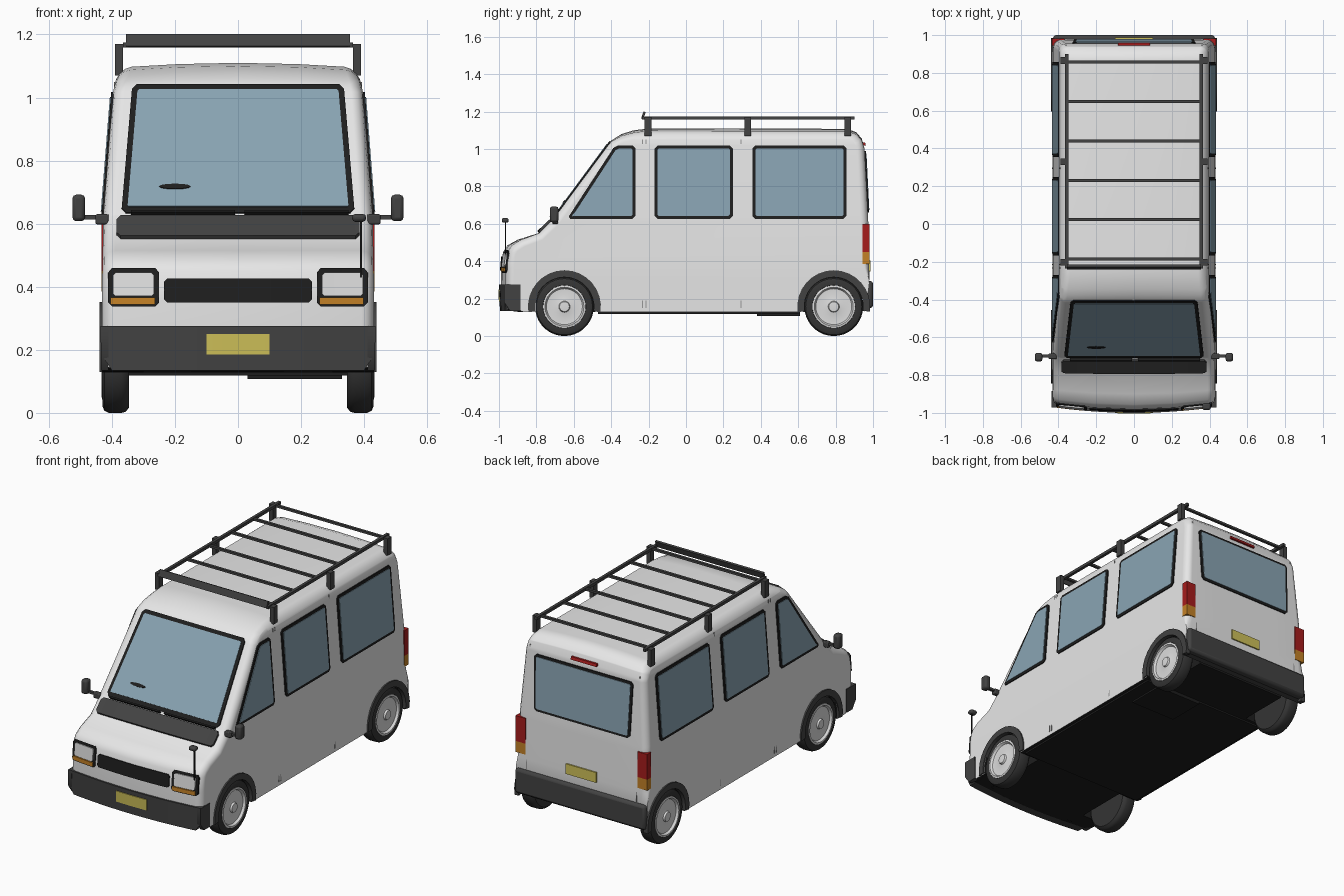
import bpy, bmesh, math
from mathutils import Vector

if "Cube" in bpy.data.objects:
    bpy.data.objects.remove(bpy.data.objects["Cube"])


def material(name, *rgb):
    m = bpy.data.materials.new(name)
    m.use_nodes = True
    colour = (*(rgb if len(rgb) == 3 else rgb * 3), 1)
    m.diffuse_color = colour
    m.node_tree.nodes["Principled BSDF"].inputs["Base Color"].default_value = colour
    return m


WHITE = material("white paint", .8)
GLASS = material("blue glass", .25, .37, .45)
BLACK = material("black rubber", .013)
TRIM = material("dark grey plastic", .055)
TYRE = material("tyre", .035)
HUB = material("light grey", .72)
SEAM = material("seam grey", .3)
YELLOW = material("yellow plate", .62, .53, .1)
AMBER = material("amber lens", .55, .22, .02)
RED = material("red lens", .38, .012, .012)

# Side outline, as (y, z), from the rear bottom over the roof to the front bottom
REAR = [(.96, .15), (.98, .3), (.979, .4), (.975, .6), (.955, 1.0), (.94, 1.055),
        (.91, 1.09), (.86, 1.108)]
FRONT = [(-.2, 1.11), (-.28, 1.1), (-.345, 1.08), (-.4, 1.045), (-.71, .625), (-.79, .55),
         (-.9, .515), (-.955, .485), (-.978, .45), (-.988, .39), (-.99, .27), (-.985, .14)]
WIDTH = [(0, .43), (.36, .432), (.63, .427), (1.02, .396), (1.06, .389), (1.12, .37)]
FRONT_Y = [(z, y) for y, z in reversed(FRONT)]
REAR_Y = [(z, y) for y, z in REAR]
AXLES = {"front": -.65, "rear": .79}
AXLE_Z = .157
SIDES = {"left": 1, "right": -1}


def interp(table, t):
    for (a, p), (b, q) in zip(table, table[1:]):
        if t <= b:
            return p + (q - p) * max(0, (t - a) / (b - a))
    return table[-1][1]


def clamp(t):
    return max(0, min(1, t))


def bend(x, y):
    return .03 * (x / .43) ** 2 * clamp((-.75 - y) / .2)


def arc(y, r, start, end, n):
    return [(y + r * math.cos(math.radians(start + (end - start) * i / n)),
             AXLE_Z + r * math.sin(math.radians(start + (end - start) * i / n)))
            for i in range(n + 1)]


def inset(poly, amounts):
    # Mitred inset of a counterclockwise polygon
    out = []
    for i, p in enumerate(poly):
        p, a, b = Vector(p), Vector(poly[i - 1]), Vector(poly[(i + 1) % len(poly)])
        d, e = (p - a).normalized(), (b - p).normalized()
        n, m = Vector((d.y, -d.x)), Vector((e.y, -e.x))
        out.append(p - (n + m) / max(.3, 1 + n.dot(m)) * amounts[i])
    return out


def chamfer(poly, c):
    out = []
    for i, p in enumerate(poly):
        p = Vector(p)
        for q in (poly[i - 1], poly[(i + 1) % len(poly)]):
            out.append(p + (Vector(q) - p).normalized() * c)
    return out


def rect(u0, u1, v0, v1):
    return [(u0, v0), (u1, v0), (u1, v1), (u0, v1)]


def finish(bm, name, *mats):
    bmesh.ops.recalc_face_normals(bm, faces=bm.faces[:])
    mesh = bpy.data.meshes.new(name)
    bm.to_mesh(mesh)
    bm.free()
    for m in mats:
        mesh.materials.append(m)
    ob = bpy.data.objects.new(name, mesh)
    bpy.context.scene.collection.objects.link(ob)
    ob.select_set(True)
    bpy.context.view_layer.objects.active = ob
    return ob


def slice_at(bm, values, axis):
    for c in values:
        bmesh.ops.bisect_plane(bm, geom=bm.verts[:] + bm.edges[:] + bm.faces[:],
                               plane_co=axis * c, plane_no=axis)


def box(name, lo, hi, mat, bevel=0):
    bm = bmesh.new()
    bmesh.ops.create_cube(bm, size=1)
    for v in bm.verts:
        v.co = [a + (b - a) * (t + .5) for a, b, t in zip(lo, hi, v.co)]
    ob = finish(bm, name, mat)
    if bevel:
        mod = ob.modifiers.new("bevel", "BEVEL")
        mod.width, mod.segments = bevel, 2
    return ob


def side_box(name, s, lo, hi, mat, bevel=0):
    xs = sorted((s * lo[0], s * hi[0]))
    return box(name, (xs[0], *lo[1:]), (xs[1], *hi[1:]), mat, bevel)


# Placement of flat outlines on the three kinds of body surface
def on_front(x, z, h):
    y = interp(FRONT_Y, z)
    slope = (interp(FRONT_Y, z + .004) - interp(FRONT_Y, z - .004)) / .008
    n = Vector((-1, slope)).normalized()
    return x, y + bend(x, y) + h * n.x, z + h * n.y


def on_rear(x, z, h):
    return x, interp(REAR_Y, z) + h, z


def on_side(s):
    return lambda y, z, h: (s * (interp(WIDTH, z) + h), y, z)


def sheet(name, poly, place, h, mat, base=-.02):
    bm = bmesh.new()
    bm.faces.new([bm.verts.new((*p, 0)) for p in poly])
    if place is on_front:
        slice_at(bm, [i * .07 for i in range(-6, 7)], Vector((1, 0, 0)))
    ext = bmesh.ops.extrude_face_region(bm, geom=bm.faces[:], use_keep_orig=True)
    top = {g for g in ext["geom"] if isinstance(g, bmesh.types.BMVert)}
    for v in bm.verts:
        v.co = place(v.co.x, v.co.y, h if v in top else base)
    return finish(bm, name, mat)


def window(name, poly, place, frame):
    poly = chamfer(poly, .015)
    sheet(name + "_frame", poly, place, .006, BLACK)
    sheet(name + "_glass", inset(poly, [frame] * len(poly)), place, .009, GLASS)


def lathe(name, profile, s, y, mat):
    bm = bmesh.new()
    vs = [bm.verts.new((s * x, y, AXLE_Z + r)) for r, x in profile]
    es = [bm.edges.new(e) for e in zip(vs, vs[1:])]
    bmesh.ops.spin(bm, geom=vs + es, cent=(0, y, AXLE_Z), axis=(1, 0, 0),
                   angle=math.tau, steps=36, use_duplicate=False)
    bmesh.ops.remove_doubles(bm, verts=bm.verts[:], dist=.0003)
    return finish(bm, name, mat)


# Body shell: the outline lofted across the width, with rounded rims
upper = REAR + FRONT
outline = upper + [(-.9, .13)]
for axle in AXLES.values():
    outline += arc(axle, .165, 190, -10, 10)
soft = [1 if 2 <= i < len(upper) else 0 for i in range(len(outline))]
levels = [(1 - .093 * (1 - math.sin(a)), .04 * (1 - math.cos(a)))
          for a in (math.pi / 2, math.pi / 3, math.pi / 6, 0)] + [(.5, 0)]
levels += [(0, 0)] + [(-f, d) for f, d in reversed(levels)]
bm = bmesh.new()
rings = [[bm.verts.new((f, *p)) for p in inset(outline, [d * k for k in soft])]
         for f, d in levels]
for a, b in zip(rings, rings[1:]):
    for i in range(len(a)):
        j = (i + 1) % len(a)
        bm.faces.new((a[i], a[j], b[j], b[i])).material_index = int(i >= len(upper) - 1)
bm.faces.new(rings[0])
bm.faces.new(rings[-1])
slice_at(bm, [z for z, w in WIDTH[1:-1]], Vector((0, 0, 1)))
for v in bm.verts:
    f, y, z = v.co
    x = f * interp(WIDTH, z)
    v.co = x, y + bend(x, y), z - .015 * f * f * clamp((z - 1) / .1)
body = finish(bm, "body_shell", WHITE, BLACK)

# Underside
box("wheel_well_core", (-.3, -.9, .128), (.3, .94, .4), BLACK)
box("floor_sill", (-.41, -.47, .118), (.41, .61, .16), BLACK)
box("fuel_tank", (.03, .38, .108), (.33, .61, .13), BLACK)

# Windscreen, cowl and wipers
window("windscreen", [(-.37, .632), (.37, .632), (.335, 1.04), (-.335, 1.04)], on_front, .018)
sheet("cowl", chamfer(rect(-.385, .385, .552, .618), .012), on_front, .012, TRIM)
for name, x in (("right", -.34), ("left", .02)):
    sheet(name + "_wiper", rect(x, x + .33, .622, .631), on_front, .022, BLACK)
sheet("dash_detail", [(-.2 + .05 * math.cos(i * math.pi / 6), .712 + .008 * math.sin(i * math.pi / 6))
                      for i in range(12)], on_front, .012, BLACK)

# Nose: grille, bumper and number plate
sheet("grille", chamfer(rect(-.235, .235, .35, .425), .01), on_front, .006, BLACK)
sheet("front_bumper", [(-.43, .18), (-.4, .135), (.4, .135), (.43, .18), (.43, .275), (-.43, .275)],
      on_front, .01, TRIM, -.04)
sheet("front_plate", rect(-.1, .1, .185, .25), on_front, .014, YELLOW)

# Rear: window, lamps, bumper and number plate
window("rear_window", [(-.315, .66), (.315, .66), (.325, .99), (-.325, .99)], on_rear, .014)
sheet("high_brake_lamp", rect(-.085, .085, 1.018, 1.034), on_rear, .012, RED)
sheet("rear_plate", rect(-.1, .1, .345, .405), on_rear, .008, YELLOW)
box("rear_bumper", (-.428, .945, .15), (.428, 1, .295), TRIM, .015)

for side, s in SIDES.items():
    place = on_side(s)
    # Side windows and door seams
    window(side + "_cab_window", [(-.635, .627), (-.27, .627), (-.27, 1.018), (-.38, 1.018)], place, .016)
    window(side + "_middle_window", rect(-.168, .25, .627, 1.018), place, .016)
    window(side + "_back_window", rect(.355, .858, .627, 1.018), place, .016)
    for i, (y, top) in enumerate(((-.232, 1.05), (-.214, 1.05), (.295, 1.05))):
        sheet(f"{side}_door_seam_{i}", rect(y - .003, y + .003, .15, top), place, .002, SEAM)
    x = s * .36
    sheet(side + "_tailgate_seam", rect(x - .003, x + .003, .3, 1.03), on_rear, .002, SEAM)

    # Lamps
    lamp = sorted((s * .25, s * .412))
    sheet(side + "_headlamp_frame", chamfer(rect(*lamp, .338, .456), .012), on_front, .006, BLACK, -.04)
    sheet(side + "_headlamp", chamfer(rect(lamp[0] + .016, lamp[1] - .016, .37, .443), .008),
          on_front, .01, HUB)
    sheet(side + "_indicator", rect(lamp[0] + .008, lamp[1] - .014, .344, .366), on_front, .011, AMBER)
    side_box(side + "_tail_lamp", s, (.368, .945, .45), (.433, .982, .6), RED)
    side_box(side + "_rear_indicator", s, (.368, .945, .385), (.433, .982, .45), AMBER)

    # Bumper ends, wheel arches and wheels
    sheet(side + "_bumper_end", [(-.972, .18), (-.94, .135), (-.885, .135), (-.885, .275), (-.972, .275)],
          place, .004, TRIM)
    for end, y in AXLES.items():
        sheet(f"{end}_{side}_arch", arc(y, .195, -8, 188, 16) + arc(y, .158, 188, -8, 16), place, .008, TRIM)
        lathe(f"{end}_{side}_tyre", [(0, .345), (.14, .345), (.154, .357), (.157, .37), (.157, .41),
                                    (.15, .424), (.135, .43), (.115, .43), (.105, .41)], s, y, TYRE)
        lathe(f"{end}_{side}_hub", [(.114, .41), (.114, .431), (.104, .433), (.096, .42), (.06, .418),
                                   (.03, .424), (.026, .434), (0, .436)], s, y, HUB)

    # Door mirrors
    side_box(side + "_mirror_mount", s, (.41, -.715, .598), (.452, -.685, .63), TRIM, .005)
    side_box(side + "_mirror_arm", s, (.44, -.708, .613), (.5, -.692, .627), TRIM)
    side_box(side + "_mirror_head", s, (.485, -.728, .608), (.525, -.682, .692), TRIM, .012)

    # Roof rack rails and feet
    side_box(side + "_rack_rail", s, (.347, -.235, 1.158), (.364, .9, 1.175), TRIM)
    for i, y in enumerate((-.203, .33, .865)):
        side_box(f"{side}_rack_foot_{i}", s, (.364, y - .018, 1.07), (.39, y + .018, 1.17), TRIM)

# Rack crossbars and wind deflector
for i in range(6):
    y = .857 - .2085 * i
    box(f"rack_bar_{i}", (-.35, y - .008, 1.16), (.35, y + .008, 1.173), TRIM)
deflector = box("wind_deflector", (-.355, -.006, -.02), (.355, .006, .02), TRIM)
deflector.location = (0, -.228, 1.18)
deflector.rotation_euler.x = -.35

# Parking mirror on the left front corner
box("parking_mirror_rod", (.387, -.968, .43), (.393, -.962, .61), BLACK)
box("parking_mirror", (.362, -.985, .606), (.406, -.948, .631), TRIM, .01)

bpy.ops.object.shade_smooth_by_angle(angle=math.radians(38))
body.modifiers.new("even_shading", "WEIGHTED_NORMAL").keep_sharp = True
